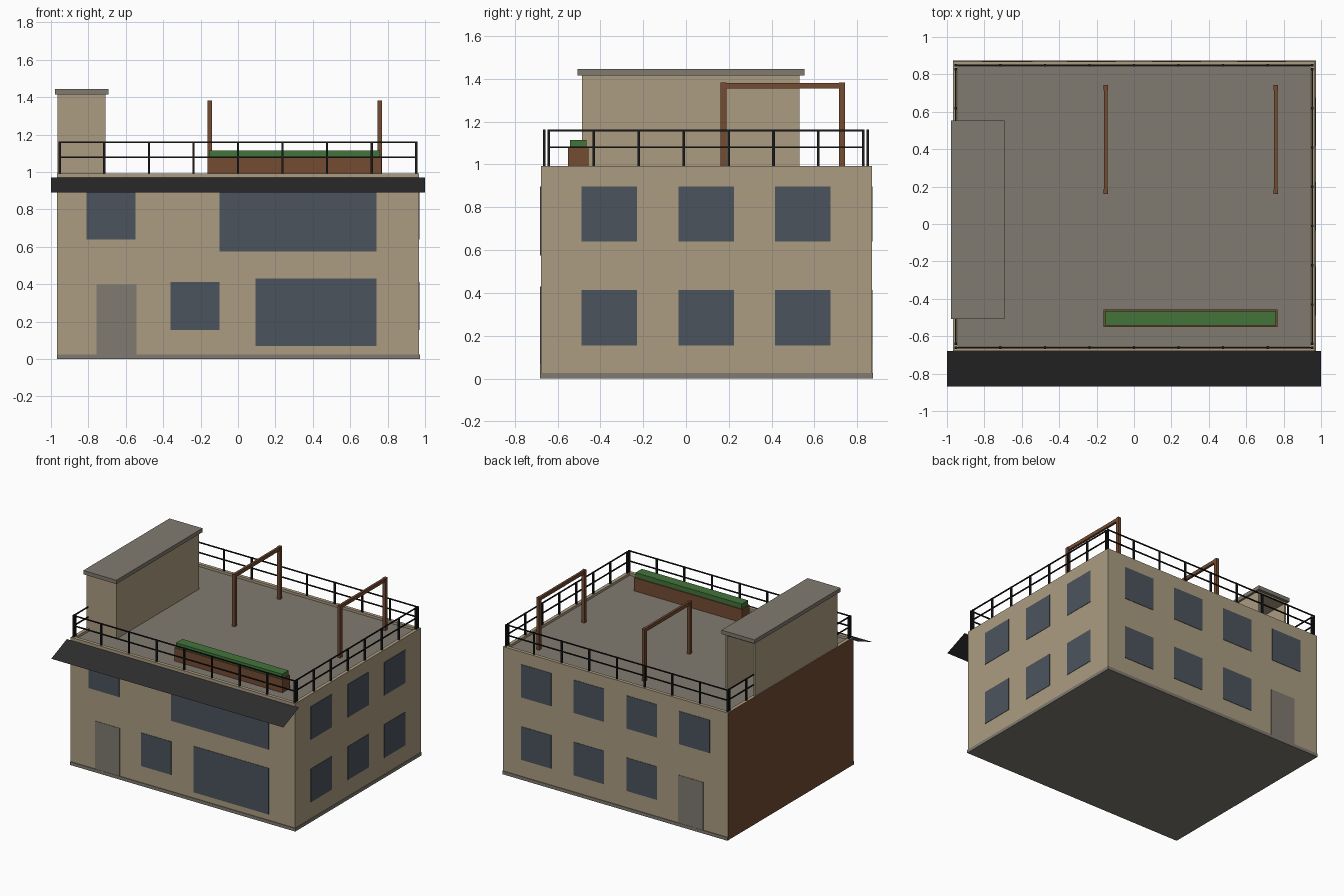
import bpy
import bmesh
from mathutils import Vector

if "Cube" in bpy.data.objects:
    bpy.data.objects.remove(bpy.data.objects["Cube"], do_unlink=True)


def material(name, rgb):
    """Flat material from 8-bit sRGB."""
    lin = [(c / 255 / 12.92) if c < 11 else ((c / 255 + 0.055) / 1.055) ** 2.4 for c in rgb]
    m = bpy.data.materials.new(name)
    m.use_nodes = True
    m.diffuse_color = (*lin, 1)
    bsdf = m.node_tree.nodes["Principled BSDF"]
    bsdf.inputs["Base Color"].default_value = (*lin, 1)
    bsdf.inputs["Roughness"].default_value = 0.9
    return m


TAN = material("tan render", (171, 156, 129))
GREY = material("grey concrete", (128, 122, 112))
GLASS = material("blue grey glass", (75, 84, 93))
BROWN = material("brown wood", (115, 75, 50))
GREEN = material("hedge green", (66, 116, 58))
AWNING = material("charcoal awning", (45, 45, 46))
IRON = material("black iron", (27, 27, 29))

LEFT, BACK, UP = Vector((-1, 0, 0)), Vector((0, 1, 0)), Vector((0, 0, 1))


def add_box(bm, x, y, z):
    """Box from (min, max) ranges."""
    verts = bmesh.ops.create_cube(bm, size=1)["verts"]
    for v in verts:
        v.co = [(r[0] + r[1]) / 2 + c * (r[1] - r[0]) for r, c in zip((x, y, z), v.co)]


def finish(name, bm, *mats):
    mesh = bpy.data.meshes.new(name)
    bm.to_mesh(mesh)
    bm.free()
    for m in mats:
        mesh.materials.append(m)
    ob = bpy.data.objects.new(name, mesh)
    bpy.context.collection.objects.link(ob)
    return ob


def face_towards(bm, direction):
    bm.normal_update()
    return max(bm.faces, key=lambda f: f.normal.dot(direction) + f.calc_center_median().dot(direction))


def pocket(bm, direction, rim, depth):
    """Inset one side and sink it; returns the sunken face."""
    face = face_towards(bm, direction)
    bmesh.ops.inset_region(bm, faces=[face], thickness=rim)
    if depth:
        inner = bmesh.ops.extrude_discrete_faces(bm, faces=[face])["faces"][0]
        bmesh.ops.translate(bm, verts=inner.verts, vec=-direction * depth)
        return inner
    return face


def box(name, x, y, z, mat):
    bm = bmesh.new()
    add_box(bm, x, y, z)
    return finish(name, bm, mat)


# Building shell with sunken roof terrace and brown party wall
X, Y0, Y1, TOP, ROOF = 0.968, -0.678, 0.868, 0.993, 0.975
bm = bmesh.new()
add_box(bm, (-X, X), (Y0, Y1), (0.025, TOP))
face_towards(bm, LEFT).material_index = 2
pocket(bm, UP, 0.038, TOP - ROOF).material_index = 1
finish("building_walls", bm, TAN, GREY, BROWN)

bm = bmesh.new()
add_box(bm, (-X, X + 0.004), (Y0 - 0.005, Y1 + 0.005), (0, 0.025))
face_towards(bm, LEFT).material_index = 1
finish("plinth", bm, GREY, BROWN)

# Windows and doors as thin plates
T = 0.003
UPPER, LOWER = (0.64, 0.897), (0.154, 0.413)


def front_plate(name, x, z, mat):
    box(name, x, (Y0 - T, Y0 + T), z, mat)


def back_plate(name, x, z, mat):
    box(name, x, (Y1 - T, Y1 + T), z, mat)


front_plate("front_window_upper_small", (-0.81, -0.548), UPPER, GLASS)
front_plate("front_window_upper_wide", (-0.1, 0.74), (0.575, 0.897), GLASS)
front_plate("front_window_lower_small", (-0.36, -0.1), LOWER, GLASS)
front_plate("front_window_lower_wide", (0.094, 0.74), (0.07, 0.43), GLASS)
for plate, name in ((front_plate, "front_door"), (back_plate, "back_door")):
    plate(name, (-0.757, -0.543), (0.025, 0.398), GREY)

for level, z in (("upper", UPPER), ("lower", LOWER)):
    for i in range(3):
        y = -0.358 + 0.452 * i
        box(f"side_window_{level}_{i + 1}", (X - T, X + T), (y - 0.13, y + 0.13), z, GLASS)
    for i in range(4 if level == "upper" else 3):
        x = 0.683 - 0.455 * i
        back_plate(f"back_window_{level}_{i + 1}", (x - 0.131, x + 0.131), z, GLASS)

# Sloping awning sheet
bm = bmesh.new()
corners = [(-1, -0.87, 0.89), (1, -0.87, 0.89), (1, Y0, 0.97), (-1, Y0, 0.97)]
bm.faces.new([bm.verts.new(c) for c in corners])
finish("awning", bm, AWNING)

# Stair house, open at the back, with an overhanging cap
SY0, SY1 = -0.485, 0.53
bm = bmesh.new()
add_box(bm, (-0.964, -0.708), (SY0, SY1), (0.958, 1.415))
pocket(bm, BACK, 0.022, SY1 - SY0 - 0.03)
finish("stair_house", bm, TAN)
box("stair_house_cap", (-0.978, -0.693), (-0.507, 0.553), (1.415, 1.445), GREY)

# Railings
RX, RY0, RY1 = 0.953, -0.661, 0.849
SIDE0, SIDE1 = -0.64, 0.828
R, P = 0.004, 0.006


def railing(name, start, end, posts):
    """Two rails between points, with upright posts."""
    bm = bmesh.new()
    for z in (1.08, 1.159):
        add_box(bm, (start[0] - R, end[0] + R), (start[1] - R, end[1] + R), (z - R, z + R))
    for x, y in posts:
        add_box(bm, (x - P, x + P), (y - P, y + P), (ROOF, 1.163))
    finish(name, bm, IRON)


for name, y in (("front_railing", RY0), ("back_railing", RY1)):
    railing(name, (-RX, y), (RX, y), [(-RX + RX * i / 4, y) for i in range(9)])

side_posts = [SIDE0 + (SIDE1 - SIDE0) * i / 7 for i in range(8)]
for name, x, a, b in (("left_railing", RX, SIDE0, SIDE1),
                      ("right_railing_front", -RX, SIDE0, SY0),
                      ("right_railing_back", -RX, SY1, SIDE1)):
    railing(name, (x, a), (x, b), [(x, y) for y in side_posts if a - 0.01 < y < b + 0.01])

# Pergola frames
for name, x in (("pergola_right", -0.152), ("pergola_left", 0.757)):
    bm = bmesh.new()
    for y in (0.174, 0.729):
        add_box(bm, (x - 0.012, x + 0.012), (y - 0.014, y + 0.014), (ROOF, 1.382))
    add_box(bm, (x - 0.009, x + 0.009), (0.18, 0.72), (1.354, 1.381))
    finish(name, bm, BROWN)

# Planter with hedge
box("planter", (-0.163, 0.767), (-0.55, -0.456), (ROOF, 1.078), BROWN)
box("planter_hedge", (-0.155, 0.76), (-0.542, -0.464), (1.07, 1.115), GREEN)
